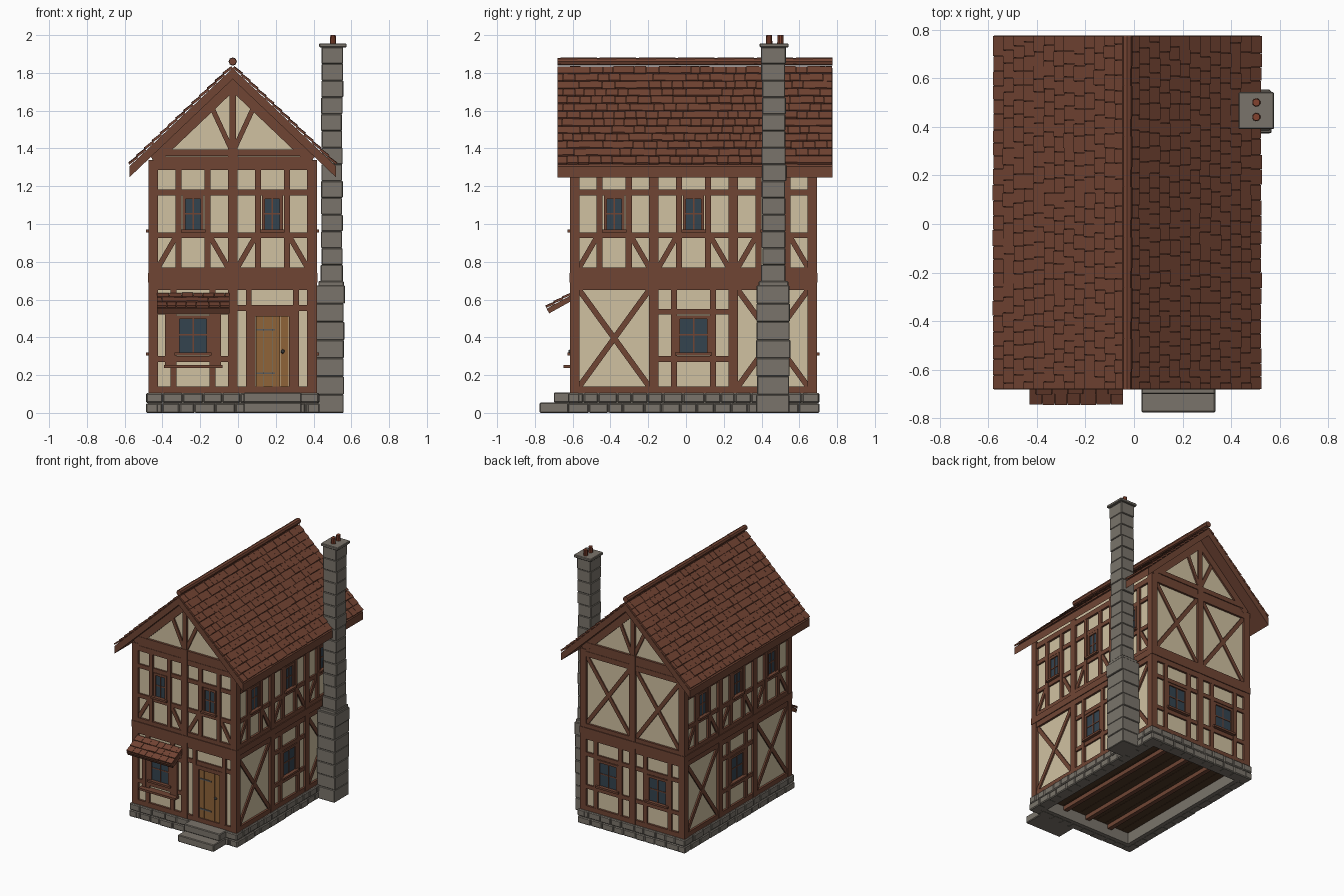
import bpy, bmesh, math, random
from mathutils import Matrix, Vector

if "Cube" in bpy.data.objects:
    bpy.data.objects.remove(bpy.data.objects["Cube"])

random.seed(4)
CX, CY, HX, HY = -0.028, 0.04, 0.444, 0.653      # house centre and half sizes
RY0, RY1 = -0.68, 0.775                          # roof ends


def material(name, r, g, b):
    m = bpy.data.materials.new(name)
    lin = [(c / 255 / 12.92) if c < 11 else ((c / 255 + 0.055) / 1.055) ** 2.4 for c in (r, g, b)]
    m.diffuse_color = (*lin, 1)
    m.use_nodes = True
    m.node_tree.nodes["Principled BSDF"].inputs["Base Color"].default_value = m.diffuse_color
    return m


TIMBER = material("timber", 112, 69, 52)
TILE = material("roof tile", 115, 68, 51)
PLASTER = material("plaster", 208, 193, 161)
STONE = material("stone", 122, 116, 107)
GLASS = material("window glass", 52, 67, 79)
DOOR = material("door wood", 142, 99, 57)
IRON = material("iron", 92, 92, 92)
POT = material("chimney pot clay", 130, 66, 46)
FLOOR = material("floor wood", 78, 55, 36)


def finish(name, bm, mat, bevel=0):
    bmesh.ops.recalc_face_normals(bm, faces=bm.faces)
    me = bpy.data.meshes.new(name)
    bm.to_mesh(me)
    bm.free()
    me.materials.append(mat)
    ob = bpy.data.objects.new(name, me)
    bpy.context.collection.objects.link(ob)
    if bevel:
        mod = ob.modifiers.new("bevel", 'BEVEL')
        mod.width, mod.segments = bevel, 1
    return ob


def box(bm, a0, a1, b0, b1, c0, c1, frame=Matrix()):
    m = Matrix.Translation(((a0 + a1) / 2, (b0 + b1) / 2, (c0 + c1) / 2))
    bmesh.ops.create_cube(bm, size=1, matrix=frame @ m @ Matrix.Diagonal((a1 - a0, b1 - b0, c1 - c0, 1)))


def prism(bm, pts, y0, y1):
    a = [bm.verts.new((x, y0, z)) for x, z in pts]
    b = [bm.verts.new((x, y1, z)) for x, z in pts]
    bm.faces.new(a)
    bm.faces.new(b)
    for i in range(len(pts)):
        j = (i + 1) % len(pts)
        bm.faces.new((a[i], a[j], b[j], b[i]))


def axes(origin, a, b, c):
    m = Matrix((a, b, c)).transposed().to_4x4()
    m.translation = origin
    return m


# Wall frames: u along the wall, d outwards, z up; d = 0 is the timber face
Z = Vector((0, 0, 1))
def wall(x, y, u, n):
    return axes(Vector((x, y, 0)), Vector((*u, 0)), Vector((*n, 0)), Z)
FRONT = wall(CX, CY - HY, (1, 0), (0, -1))
BACK = wall(CX, CY + HY, (-1, 0), (0, 1))
RIGHT = wall(CX + HX, CY, (0, 1), (1, 0))
LEFT = wall(CX - HX, CY, (0, -1), (-1, 0))

timber, glass = bmesh.new(), bmesh.new()


def beam(w, u0, u1, z0, z1, top=-0.003, bottom=-0.04):
    box(timber, u0, u1, bottom, top, z0, z1, w)


def brace(w, u0, z0, u1, z1, width=0.03, top=-0.007):
    ang = math.atan2(z1 - z0, u1 - u0)
    h = math.hypot(u1 - u0, z1 - z0) / 2
    f = w @ Matrix.Translation(((u0 + u1) / 2, 0, (z0 + z1) / 2)) @ Matrix.Rotation(-ang, 4, 'Y')
    box(timber, -h, h, -0.035, top, -width / 2, width / 2, f)


def cross(w, c, z0, z1):
    brace(w, c - 0.185, z0, c + 0.185, z1, 0.03, -0.007)
    brace(w, c - 0.185, z1, c + 0.185, z0, 0.03, -0.009)


def window(w, c, half, z0, z1):
    box(glass, c - half, c + half, -0.03, -0.013, z0, z1, w)
    for s in (-1, 1):
        e = c + s * (half + 0.005)
        beam(w, e - 0.008, e + 0.008, z0, z1, -0.004)
    beam(w, c - half - 0.013, c + half + 0.013, z1 - 0.008, z1 + 0.01, -0.004)
    beam(w, c - half - 0.023, c + half + 0.023, z0 - 0.015, z0, 0.014)
    beam(w, c - 0.004, c + 0.004, z0, z1, -0.009)
    beam(w, c - half, c + half, (z0 + z1) / 2 - 0.004, (z0 + z1) / 2 + 0.004, -0.010)


def upper_bay(w, c):
    window(w, c, 0.042, 0.97, 1.14)
    beam(w, c - 0.185, c + 0.185, 1.152, 1.183, -0.005)
    beam(w, c - 0.185, c + 0.185, 0.925, 0.956, -0.005)
    for s in (-1, 1):
        e = c + s * 0.077
        beam(w, e - 0.016, e + 0.016, 0.77, 1.29)
        brace(w, c + s * 0.185, 0.77, c + s * 0.092, 0.93, 0.028)


def lower_bay(w, c):
    window(w, c, 0.074, 0.32, 0.505)
    beam(w, c - 0.185, c + 0.185, 0.52, 0.55, -0.005)
    beam(w, c - 0.185, c + 0.185, 0.27, 0.30, -0.005)
    for s in (-1, 1):
        e = c + s * 0.104
        beam(w, e - 0.016, e + 0.016, 0.14, 0.65)


# Timber frame shared by all walls
for w, half, posts in ((FRONT, HX, (-0.42, 0, 0.42)), (BACK, HX, (-0.42, 0, 0.42)),
                       (RIGHT, HY, (-0.21, 0.21)), (LEFT, HY, (-0.21, 0.21))):
    for p in posts:
        beam(w, p - 0.0255, p + 0.0255, 0.104, 1.34 if p else 1.40, 0, -0.049)
    i = half - 0.03
    for z0, z1, top in ((0.104, 0.14, -0.002), (0.65, 0.69, -0.002), (0.74, 0.77, -0.002), (1.285, 1.325, -0.002)):
        beam(w, -i, i, z0, z1, top)
    beam(w, -half - 0.003, half + 0.003, 0.69, 0.74, 0.004)
    if half == HX:                               # gable beams, post and V braces
        beam(w, -i, i, 1.325, 1.358, -0.005)
        beam(w, -0.385, 0.385, 1.36, 1.395, -0.001)
        beam(w, -0.018, 0.018, 1.39, 1.77)
        for s in (-1, 1):
            brace(w, s * 0.01, 1.40, s * 0.105, 1.605, 0.026)
            brace(w, s * 0.42, 1.34, 0, 1.34 + 0.42 * 0.951, 0.06, -0.004)

# Wall bays
for c in (-0.21, 0.21):
    upper_bay(FRONT, c)
    lower_bay(BACK, c)
    cross(BACK, c, 0.77, 1.285)
for w in (RIGHT, LEFT):
    lower_bay(w, 0)
    for c in (-0.42, 0, 0.42):
        upper_bay(w, c)
        if c:
            cross(w, c, 0.14, 0.65)

# Shop window with counter shelf, and door surround
lower_bay(FRONT, -0.21)
beam(FRONT, -0.36, -0.06, 0.55, 0.60, -0.002)
for s in (-1, 1):
    e = -0.21 + s * 0.134
    beam(FRONT, e - 0.015, e + 0.015, 0.25, 0.55, -0.001)
    e = 0.21 + s * 0.125
    beam(FRONT, e - 0.015, e + 0.015, 0.14, 0.65)
    e = 0.21 + s * 0.1
    beam(FRONT, e - 0.011, e + 0.011, 0.14, 0.54, -0.001)
beam(FRONT, -0.365, -0.055, 0.237, 0.253, 0.035)
beam(FRONT, 0.025, 0.395, 0.54, 0.572, -0.005)
beam(FRONT, 0.10, 0.32, 0.51, 0.54, -0.001)
finish("timber_frame", timber, TIMBER)
finish("window_panes", glass, GLASS)

# Plaster walls with gables
bm = bmesh.new()
hx = HX - 0.018
ez = 1.79 - hx * 0.951
prism(bm, [(CX - hx, 0.1), (CX + hx, 0.1), (CX + hx, ez), (CX, 1.79), (CX - hx, ez)],
      CY - HY + 0.018, CY + HY - 0.018)
finish("plaster_walls", bm, PLASTER)

# Door planks, hinges and knob
bm = bmesh.new()
for i in range(4):
    u = 0.123 + i * 0.0435
    box(bm, u, u + 0.041, -0.03, -0.009 - 0.002 * (i % 2), 0.14, 0.51, FRONT)
finish("door_planks", bm, DOOR)
bm = bmesh.new()
for z in (0.21, 0.44):
    box(bm, 0.125, 0.225, -0.02, -0.005, z - 0.005, z + 0.005, FRONT)
bmesh.ops.create_icosphere(bm, subdivisions=1, radius=0.012, matrix=FRONT @ Matrix.Translation((0.265, 0, 0.325)))
finish("door_ironwork", bm, IRON)

# Foundation: inner ring and two rows of stones
bm, ring = bmesh.new(), bmesh.new()
for w, half in ((FRONT, HX), (BACK, HX), (RIGHT, HY), (LEFT, HY)):
    box(ring, -half, half, -0.075, 0.004, 0.001, 0.104, w)
    for z0 in (0, 0.053):
        u, end = -half - 0.013, half + 0.013
        while u < end - 0.01:
            n = u + random.uniform(0.075, 0.115)
            if n > end - 0.05:
                n = end
            box(bm, u + 0.001, n - 0.001, -0.05, 0.013 + random.uniform(-0.004, 0.003), z0, z0 + 0.051, w)
            u = n
finish("foundation_stones", bm, STONE, 0.006)
finish("foundation_core", ring, STONE)

# Ground floor boards and joists seen from below
bm = bmesh.new()
for i in range(10):
    x = CX - 0.38 + i * 0.076
    box(bm, x, x + 0.074, CY - HY + 0.05, CY + HY - 0.05, 0.086, 0.099)
finish("floor_boards", bm, FLOOR)
bm = bmesh.new()
for x in (-0.2, 0, 0.2):
    box(bm, CX + x - 0.017, CX + x + 0.017, CY - HY + 0.06, CY + HY - 0.06, 0.055, 0.087)
finish("floor_joists", bm, TIMBER)

# Door steps
bm = bmesh.new()
box(bm, 0.03, 0.335, -0.775, -0.61, 0, 0.054)
box(bm, 0.03, 0.335, -0.70, -0.61, 0.054, 0.108)
finish("door_steps", bm, STONE, 0.005)


def tiles(bm, origin, along, down, length, rows, pitch):
    """Overlapping rows of tiles, each tilted up at its lower edge."""
    normal = along.cross(down)
    if normal.z < 0:
        normal = -normal
    for r in range(rows):
        f = axes(origin + down * (r * pitch), along, down, normal) @ Matrix.Rotation(0.11, 4, 'X')
        u = 0
        while u < length - 0.001:
            n = u + random.uniform(0.05, 0.068) * (0.5 if u == 0 and r % 2 else 1)
            if n > length - 0.025:
                n = length
            box(bm, u + 0.001, n - 0.001, 0, pitch + random.uniform(-0.004, 0.001), 0, 0.012 + random.uniform(-0.002, 0.002), f)
            u = n


# Main roof: timber deck, tiles on both slopes, ridge caps
bm, deck = bmesh.new(), bmesh.new()
for s in (-1, 1):
    prism(deck, [(CX, 1.825), (CX + s * 0.547, 1.305), (CX + s * 0.547, 1.247), (CX, 1.767)], RY0, RY1)
    down = Vector((s * 0.547, 0, -0.52)).normalized()
    tiles(bm, Vector((CX, RY0, 1.825)), Vector((0, 1, 0)), down, RY1 - RY0, 13, 0.0575)
finish("roof_deck", deck, TIMBER)
for i in range(7):
    step = (RY1 - RY0) / 7
    m = Matrix.Translation((CX, RY0 + step * (i + 0.5), 1.86)) @ Matrix.Rotation(math.pi / 2, 4, 'X')
    bmesh.ops.create_cone(bm, cap_ends=True, segments=8, radius1=0.022, radius2=0.02, depth=step, matrix=m)
finish("roof_tiles", bm, TILE)

# Small awning over the shop window
bm = bmesh.new()
down = Vector((0, -0.13, -0.072)).normalized()
f = axes(Vector((-0.43, -0.605, 0.625)), Vector((1, 0, 0)), down, Vector((1, 0, 0)).cross(-down))
box(bm, 0, 0.385, 0, 0.152, -0.028, 0, f)
finish("awning_deck", bm, TIMBER)
bm = bmesh.new()
tiles(bm, Vector((-0.43, -0.605, 0.625)), Vector((1, 0, 0)), down, 0.385, 3, 0.051)
finish("awning_tiles", bm, TILE)

# Chimney: wide base, narrow stack, cap and pots
bm = bmesh.new()
for z0, z1, n, x0, x1, y0, y1 in ((0, 0.675, 7, 0.41, 0.563, 0.373, 0.55), (0.695, 1.937, 14, 0.44, 0.554, 0.40, 0.527)):
    h = (z1 - z0) / n
    for i in range(n):
        j = [random.uniform(-0.004, 0.004) for _ in range(4)]
        box(bm, x0 + j[0], x1 + j[1], y0 + j[2], y1 + j[3], z0 + i * h, z0 + (i + 1) * h)
box(bm, 0.425, 0.56, 0.385, 0.542, 0.67, 0.697)
box(bm, 0.43, 0.575, 0.39, 0.543, 1.935, 1.956)
finish("chimney", bm, STONE, 0.004)
bm = bmesh.new()
for y in (0.44, 0.5):
    bmesh.ops.create_cone(bm, cap_ends=True, segments=10, radius1=0.018, radius2=0.015, depth=0.06,
                          matrix=Matrix.Translation((0.503, y, 1.97)))
finish("chimney_pots", bm, POT)
